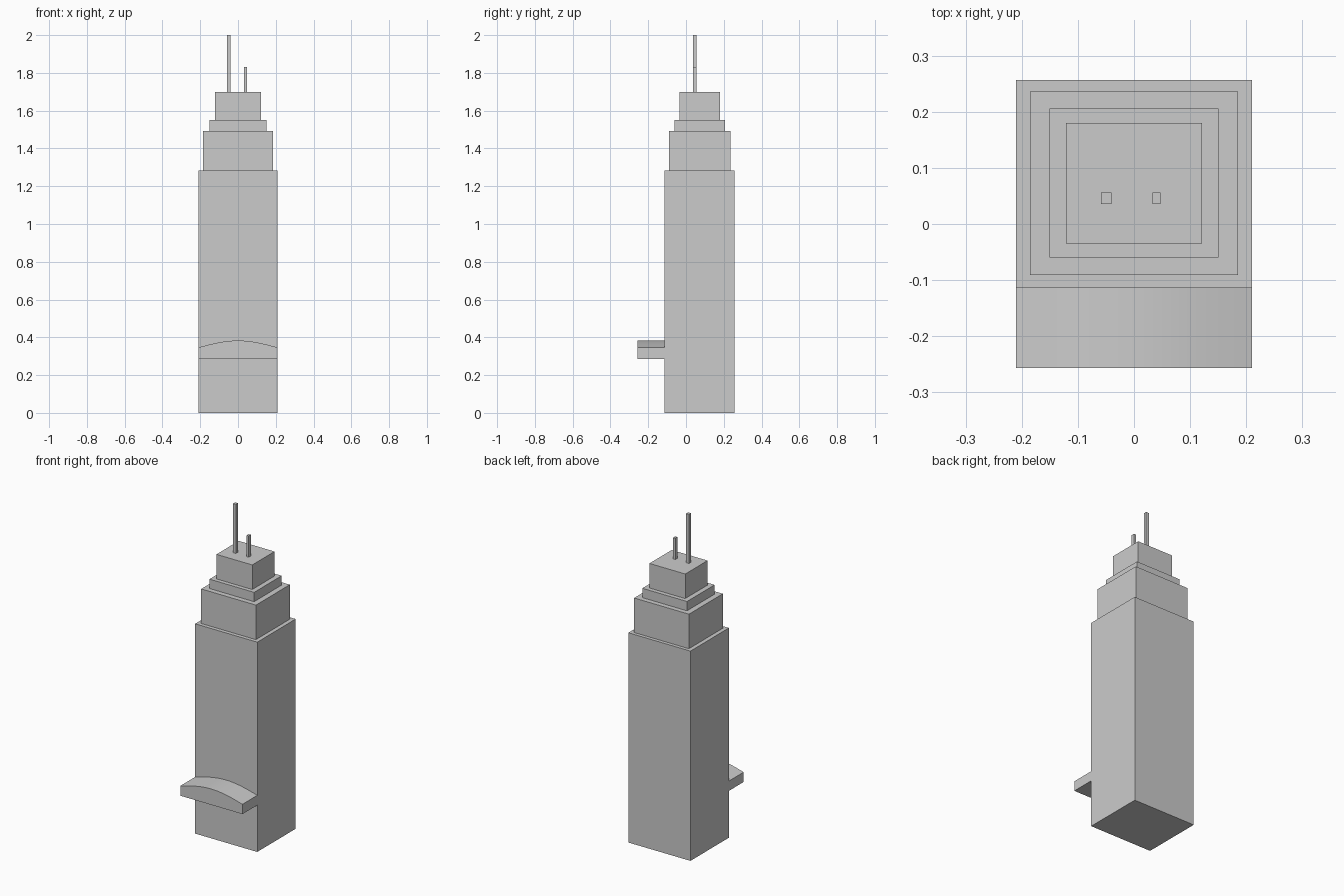
import bpy, bmesh, math

if "Cube" in bpy.data.objects:
    bpy.data.objects.remove(bpy.data.objects["Cube"])


def extrude_outline(name, outline, offset):
    """Solid made by extruding a flat outline along an offset vector."""
    bm = bmesh.new()
    face = bm.faces.new([bm.verts.new(p) for p in outline])
    result = bmesh.ops.extrude_face_region(bm, geom=[face], use_keep_orig=True)
    verts = [g for g in result["geom"] if isinstance(g, bmesh.types.BMVert)]
    bmesh.ops.translate(bm, vec=offset, verts=verts)
    bmesh.ops.recalc_face_normals(bm, faces=bm.faces)
    mesh = bpy.data.meshes.new(name)
    bm.to_mesh(mesh)
    bm.free()
    obj = bpy.data.objects.new(name, mesh)
    bpy.context.collection.objects.link(obj)
    return obj


def box(name, x0, x1, y0, y1, z0, z1):
    outline = [(x0, y0, z0), (x1, y0, z0), (x1, y1, z0), (x0, y1, z0)]
    return extrude_outline(name, outline, (0, 0, z1 - z0))


# Stepped tower: half width, front y, back y, top z
tiers = [
    ("main_shaft", 0.21, -0.114, 0.257, 1.282),
    ("upper_tier", 0.185, -0.091, 0.236, 1.493),
    ("crown_ledge", 0.151, -0.06, 0.206, 1.55),
    ("crown_block", 0.121, -0.035, 0.18, 1.70),
]
base = 0.0
for name, half, front, back, top in tiers:
    box(name, -half, half, front, back, base, top)
    base = top

# Rooftop masts
box("tall_mast", -0.059, -0.040, 0.036, 0.056, base, 2.0)
box("short_mast", 0.033, 0.047, 0.036, 0.056, base, 1.83)

# Entrance canopy with a gently arched top
HALF, FRONT, BACK = 0.21, -0.257, -0.114
SEGMENTS = 24
profile = [(-HALF, FRONT, 0.286), (HALF, FRONT, 0.286)]
for i in range(SEGMENTS + 1):
    t = 1 - 2 * i / SEGMENTS
    profile.append((HALF * t, FRONT, 0.346 + 0.037 * math.cos(t * math.pi / 2)))
canopy = extrude_outline("entrance_canopy", profile, (0, BACK - FRONT, 0))
bpy.context.view_layer.objects.active = canopy
canopy.select_set(True)
bpy.ops.object.shade_smooth_by_angle(angle=math.radians(20))
